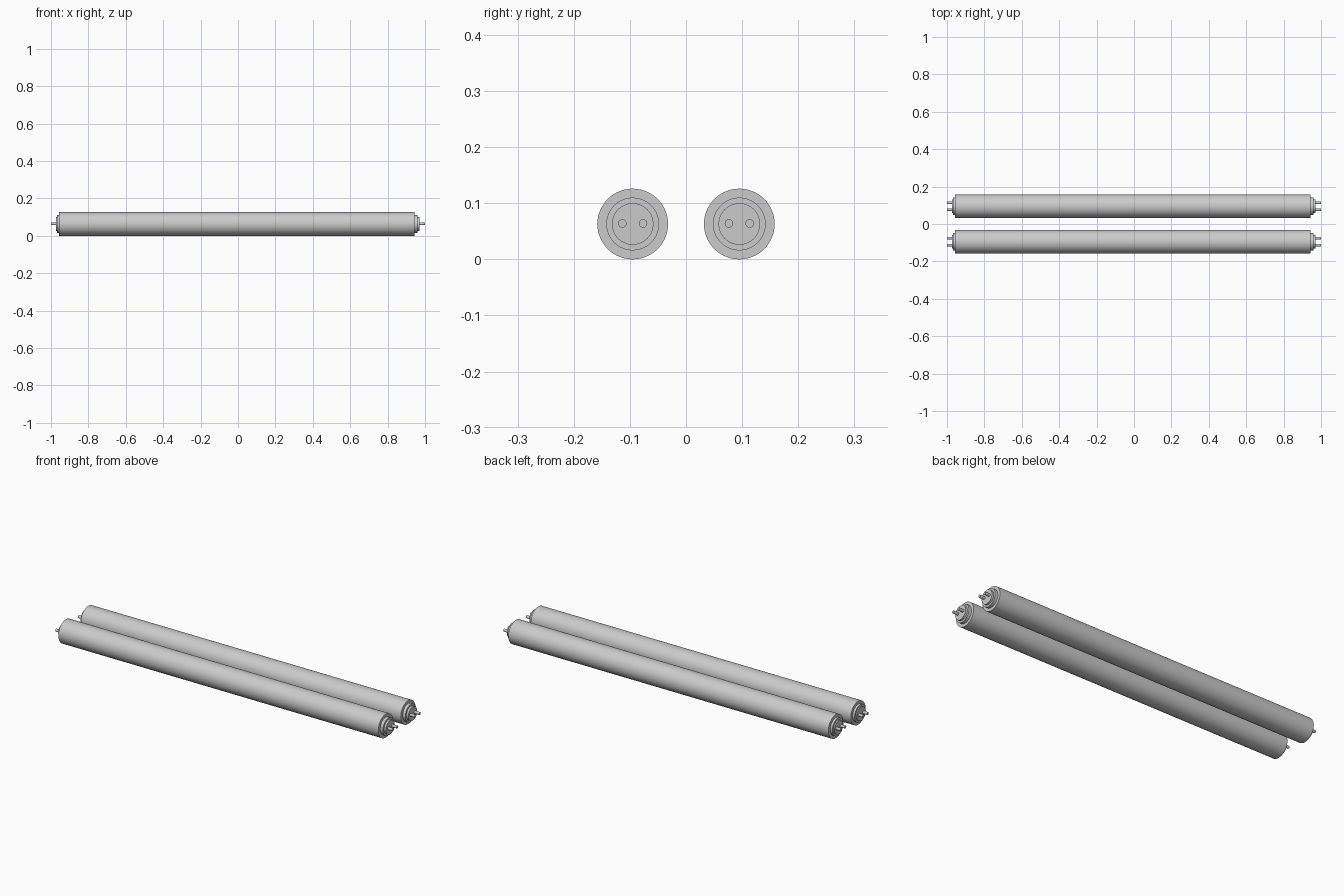
import bpy, bmesh, math

if "Cube" in bpy.data.objects:
    bpy.data.objects.remove(bpy.data.objects["Cube"])

R, SEG = 0.063, 64


def lathe_x(name, profile, y=0.0, z=R, seg=SEG):
    """Closed solid of revolution around an axis parallel to x; profile is (x, radius)."""
    bm = bmesh.new()
    rings = []
    for x, r in profile:
        rings.append([bm.verts.new((x, y + r * math.cos(a), z + r * math.sin(a)))
                      for a in (2 * math.pi * i / seg for i in range(seg))])
    for a, b in zip(rings, rings[1:]):
        for i in range(seg):
            j = (i + 1) % seg
            bm.faces.new((a[i], a[j], b[j], b[i]))
    bm.faces.new(rings[0])
    bm.faces.new(rings[-1])
    bmesh.ops.recalc_face_normals(bm, faces=bm.faces)
    mesh = bpy.data.meshes.new(name)
    bm.to_mesh(mesh)
    bm.free()
    ob = bpy.data.objects.new(name, mesh)
    bpy.context.collection.objects.link(ob)
    bpy.ops.object.select_all(action='DESELECT')
    ob.select_set(True)
    bpy.context.view_layer.objects.active = ob
    bpy.ops.object.shade_smooth_by_angle(angle=math.radians(35))
    return ob


# Tube with two stepped end caps: (x, radius)
tube = [(-0.974, 0.037), (-0.968, 0.037), (-0.968, 0.047), (-0.956, 0.047),
        (-0.956, R), (0.944, R), (0.944, 0.047), (0.96, 0.047),
        (0.96, 0.037), (0.971, 0.037)]

for side, y in (("front", -0.095), ("back", 0.095)):
    lathe_x(f"{side}_lamp_tube", tube, y)
    # Two contact pins at each end
    for end, x0, x1 in (("left", -1.0, -0.97), ("right", 0.965, 1.0)):
        for k, dy in enumerate((-0.0185, 0.0185), 1):
            lathe_x(f"{side}_{end}_pin_{k}", [(x0, 0.0075), (x1, 0.0075)],
                    y + dy, R + 0.001, 24)
